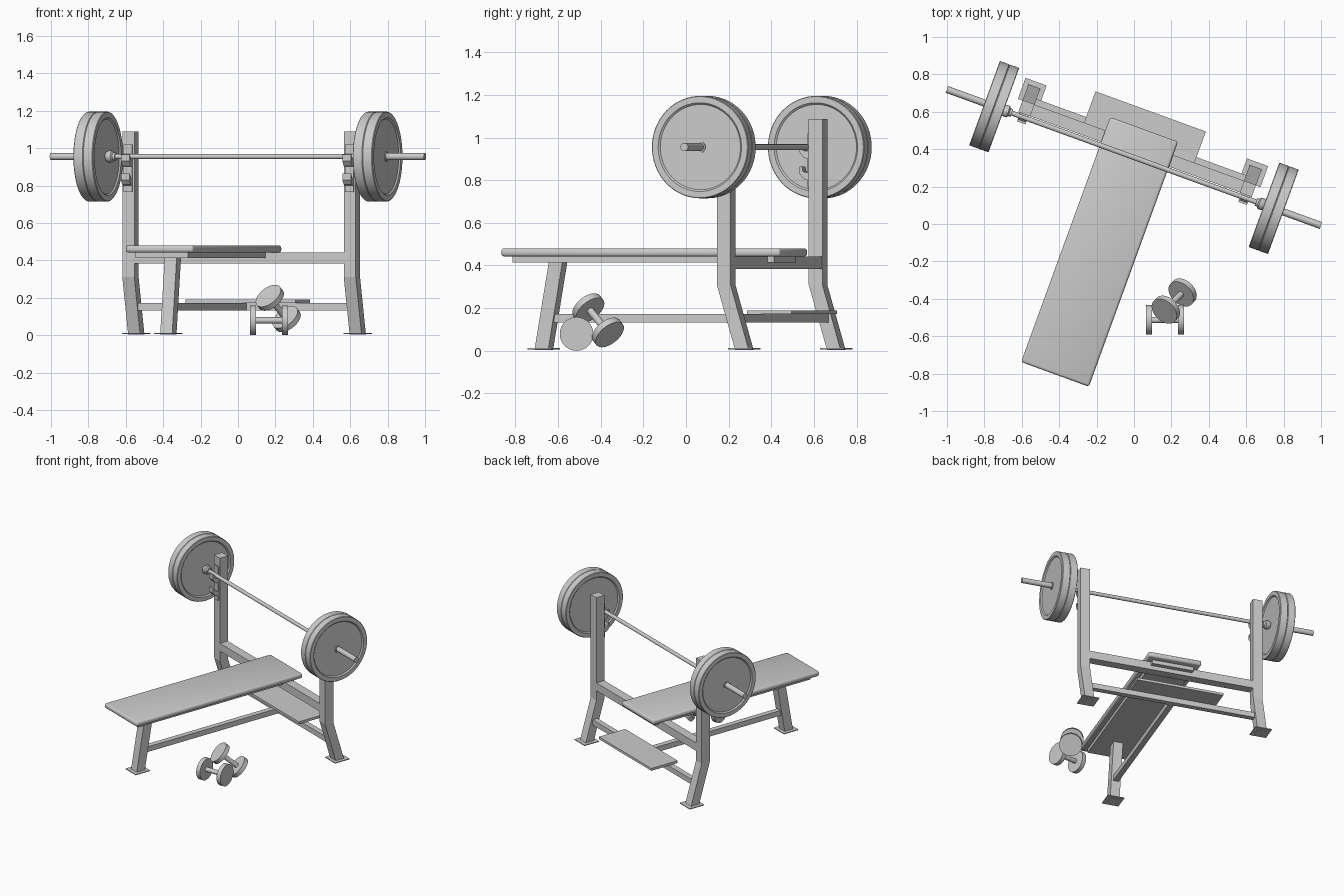
import bpy, bmesh, math
from mathutils import Matrix, Vector

cube = bpy.data.objects.get("Cube")
if cube:
    bpy.data.objects.remove(cube)

grey = bpy.data.materials.new("light grey")
grey.use_nodes = True
COLOUR = (0.6, 0.6, 0.6, 1)
grey.diffuse_color = COLOUR
grey.node_tree.nodes["Principled BSDF"].inputs["Base Color"].default_value = COLOUR

# The bench is turned on the floor; its own centre line lies at CU
TURN = Matrix.Rotation(math.radians(-20), 4, 'Z')
CU = -0.122


def finish(name, bm, matrix, smooth=False):
    bmesh.ops.recalc_face_normals(bm, faces=bm.faces)
    mesh = bpy.data.meshes.new(name)
    bm.to_mesh(mesh)
    bm.free()
    mesh.materials.append(grey)
    obj = bpy.data.objects.new(name, mesh)
    bpy.context.collection.objects.link(obj)
    obj.matrix_world = matrix
    if smooth:
        bpy.ops.object.select_all(action='DESELECT')
        obj.select_set(True)
        bpy.context.view_layer.objects.active = obj
        bpy.ops.object.shade_smooth_by_angle(angle=math.radians(35))
    return obj


def box(name, u, v, z, bevel=0):
    """Box from ranges along the bench's own axes; u is measured from the centre line."""
    bm = bmesh.new()
    bmesh.ops.create_cube(bm, size=1)
    for vert in bm.verts:
        vert.co = [r[0] if c < 0 else r[1] for c, r in zip(vert.co, (u, v, z))]
        vert.co.x += CU
    if bevel:
        bmesh.ops.bevel(bm, geom=bm.edges[:], offset=bevel, segments=3,
                        profile=0.5, affect='EDGES')
    return finish(name, bm, TURN, bevel > 0)


def prism(name, profile, u, width):
    """Side profile of (v, z) points extruded across the bench."""
    bm = bmesh.new()
    face = bm.faces.new([bm.verts.new((CU + u - width / 2, v, z)) for v, z in profile])
    side = bmesh.ops.extrude_face_region(bm, geom=[face])["geom"]
    bmesh.ops.translate(bm, vec=(width, 0, 0),
                        verts=[g for g in side if isinstance(g, bmesh.types.BMVert)])
    return finish(name, bm, TURN)


def lathe(name, profile, centre, axis, turn=Matrix(), steps=40):
    """Closed (radius, distance) outline spun about an axis."""
    bm = bmesh.new()
    verts = [bm.verts.new((r, 0, d)) for r, d in profile]
    edges = [bm.edges.new(p) for p in zip(verts, verts[1:])]
    bmesh.ops.spin(bm, geom=verts + edges, cent=(0, 0, 0), axis=(0, 0, 1),
                   angle=math.tau, steps=steps)
    bmesh.ops.remove_doubles(bm, verts=bm.verts[:], dist=0.0001)
    aim = Vector(axis).to_track_quat('Z', 'Y').to_matrix().to_4x4()
    return finish(name, bm, turn @ Matrix.Translation(centre) @ aim, True)


def rod(name, radius, start, end, centre, axis, turn=Matrix(), steps=24):
    return lathe(name, [(0, start), (radius, start), (radius, end), (0, end)],
                 centre, axis, turn, steps)


# Padded bench top and its backing board
box("bench_pad", (-0.193, 0.193), (-0.9, 0.494), (0.442, 0.48), 0.014)
box("pad_board", (-0.15, 0.15), (-0.855, 0.45), (0.414, 0.445))

# Slanted front leg, its foot and the long lower rail
HALF = 0.034
prism("front_leg", [(-0.754 - HALF, 0.004), (-0.754 + HALF, 0.004),
                    (-0.683 + HALF, 0.415), (-0.683 - HALF, 0.415)], 0, 2 * HALF)
box("front_foot", (-0.06, 0.06), (-0.814, -0.694), (0.006, 0.012))
box("lower_rail", (-0.02, 0.02), (-0.74, 0.43), (0.133, 0.172))

# Cross beams and the standing platform behind
box("upper_cross_beam", (-0.61, 0.61), (0.352, 0.418), (0.383, 0.443))
box("lower_cross_beam", (-0.61, 0.61), (0.41, 0.45), (0.133, 0.172))
box("rear_platform", (-0.314, 0.314), (0.375, 0.596), (0.172, 0.19))

# Bent uprights with feet and two bar hooks each
for side, word in ((-1, "right"), (1, "left")):
    u = side * 0.63
    prism(word + "_upright",
          [(0.385 - HALF, 1.088), (0.385 - HALF, 0.31), (0.476 - HALF, 0.004),
           (0.476 + HALF, 0.004), (0.385 + HALF, 0.31), (0.385 + HALF, 1.088)],
          u, 2 * HALF)
    box(word + "_foot", (u - 0.06, u + 0.06), (0.416, 0.536), (0.006, 0.012))
    box(word + "_hook_plate", (u - 0.024, u + 0.024), (0.342, 0.352), (0.765, 1.02))
    for level, drop in (("upper", 0), ("lower", 0.1)):
        outline = [(0.345, 0.90), (0.322, 0.905), (0.302, 0.93), (0.302, 0.965),
                   (0.314, 0.965), (0.318, 0.94), (0.345, 0.935)]
        prism(f"{word}_{level}_hook", [(v, z - drop) for v, z in outline], u, 0.048)

# Barbell: thin bar, thick sleeves, collars and dished plates
BAR = (CU, 0.334, 0.955)
rod("bar", 0.0135, -0.74, 0.74, BAR, (1, 0, 0), TURN)
for side, word in ((-1, "right"), (1, "left")):
    axis = (side, 0, 0)
    rod(word + "_sleeve", 0.019, 0.71, 1.064, BAR, axis, TURN)
    lathe(word + "_collar", [(0, 0.695), (0.022, 0.695), (0.022, 0.708), (0.032, 0.715),
                             (0.032, 0.735), (0.022, 0.75), (0, 0.75)],
          BAR, axis, TURN, 24)
    for name, near, far in (("inner", 0.74, 0.795), ("outer", 0.795, 0.85)):
        lathe(f"{word}_{name}_plate",
              [(0, near + 0.008), (0.2, near + 0.008), (0.208, near), (0.237, near),
               (0.24, near + 0.003), (0.24, far - 0.003), (0.237, far), (0.208, far),
               (0.2, far - 0.008), (0.026, far - 0.008), (0.026, far - 0.002),
               (0, far - 0.002)],
              BAR, axis, TURN, 64)

# Two dumbbells, one lying flat and one leaning on it
for word, a, b in (("flat", (0.08, -0.513, 0.079), (0.25, -0.513, 0.079)),
                   ("leaning", (0.17, -0.458, 0.2), (0.26, -0.366, 0.086))):
    a, b = Vector(a), Vector(b)
    mid, axis, half = (a + b) / 2, b - a, (b - a).length / 2
    rod(word + "_dumbbell_grip", 0.017, -half, half, mid, axis)
    for end, d in (("first", -half), ("second", half)):
        rod(f"{word}_dumbbell_{end}_weight", 0.079, d - 0.016, d + 0.016,
            mid, axis, steps=32)
